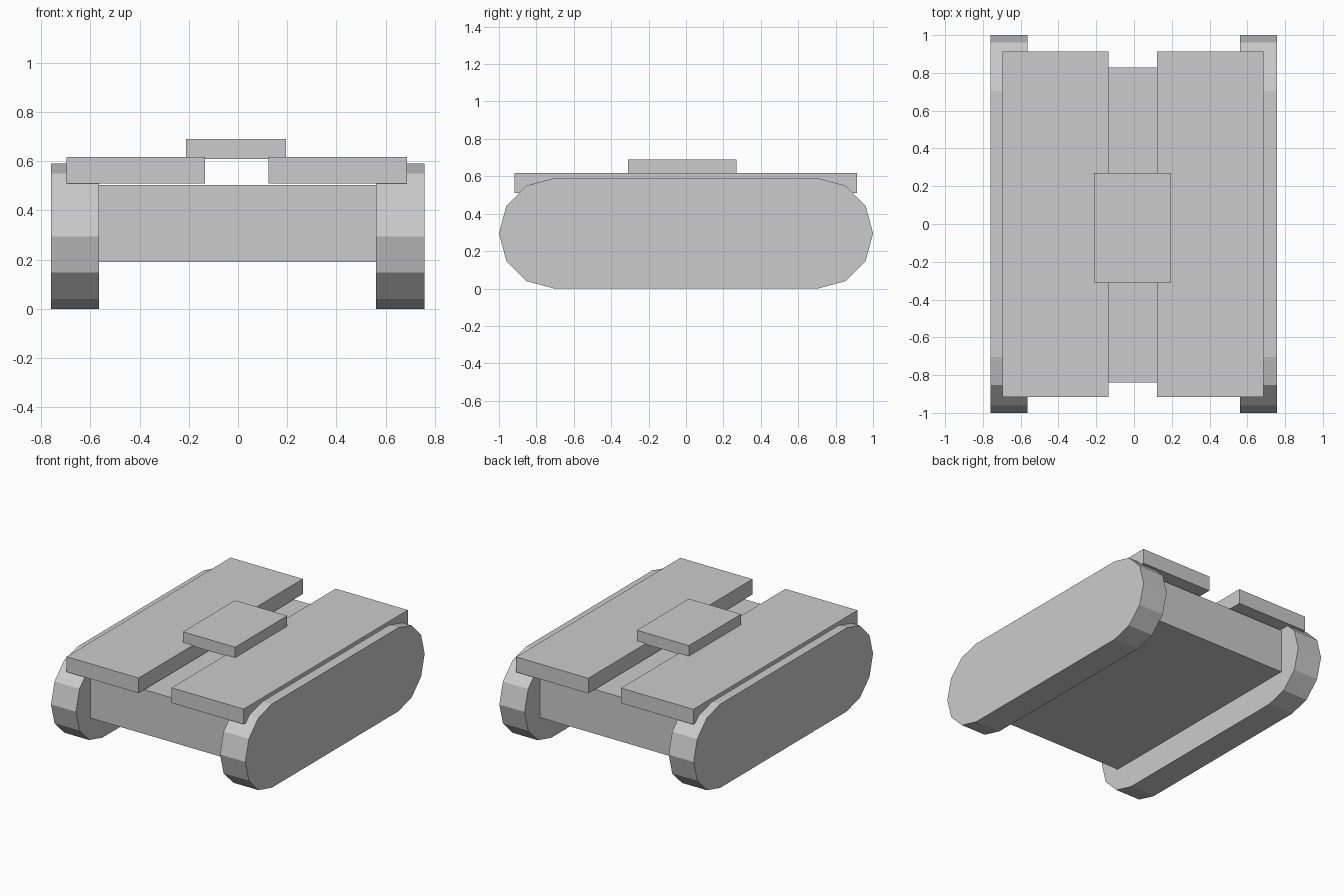
import bpy
import bmesh
import math

cube = bpy.data.objects.get("Cube")
if cube:
    bpy.data.objects.remove(cube, do_unlink=True)

grey = bpy.data.materials.new("plain grey")
grey.use_nodes = True
COLOUR = (0.6, 0.6, 0.6, 1)
grey.diffuse_color = COLOUR
grey.node_tree.nodes["Principled BSDF"].inputs["Base Color"].default_value = COLOUR


def finish(name, bm):
    bmesh.ops.recalc_face_normals(bm, faces=bm.faces[:])
    mesh = bpy.data.meshes.new(name)
    bm.to_mesh(mesh)
    bm.free()
    mesh.materials.append(grey)
    obj = bpy.data.objects.new(name, mesh)
    bpy.context.scene.collection.objects.link(obj)
    return obj


def box(name, xs, ys, zs):
    """Box spanning the given (min, max) range on each axis."""
    bm = bmesh.new()
    bmesh.ops.create_cube(bm, size=1)
    for v in bm.verts:
        v.co = [sum(r) / 2 + c * (r[1] - r[0]) for r, c in zip((xs, ys, zs), v.co)]
    return finish(name, bm)


def track(name, x0, x1, radius=0.295, half_length=1.0, steps=6):
    """Stadium-shaped slab with faceted half-round ends."""
    bm = bmesh.new()
    ring = []
    for end in (1, -1):
        for i in range(steps + 1):
            a = math.pi * (i / steps - 0.5)
            y = end * (half_length - radius + radius * math.cos(a))
            z = radius + end * radius * math.sin(a)
            ring.append(bm.verts.new((x0, y, z)))
    face = bm.faces.new(ring)
    grown = bmesh.ops.extrude_face_region(bm, geom=[face])["geom"]
    moved = [g for g in grown if isinstance(g, bmesh.types.BMVert)]
    bmesh.ops.translate(bm, verts=moved, vec=(x1 - x0, 0, 0))
    return finish(name, bm)


# Running gear
track("right_track", -0.76, -0.565)
track("left_track", 0.56, 0.757)

# Body between the tracks
box("hull", (-0.566, 0.562), (-0.84, 0.828), (0.19, 0.503))

# Deck plates with a gap along the middle
box("right_deck_plate", (-0.697, -0.134), (-0.917, 0.914), (0.51, 0.617))
box("left_deck_plate", (0.123, 0.686), (-0.917, 0.914), (0.51, 0.617))

# Hatch bridging the plates
box("top_hatch", (-0.212, 0.195), (-0.311, 0.27), (0.61, 0.691))
